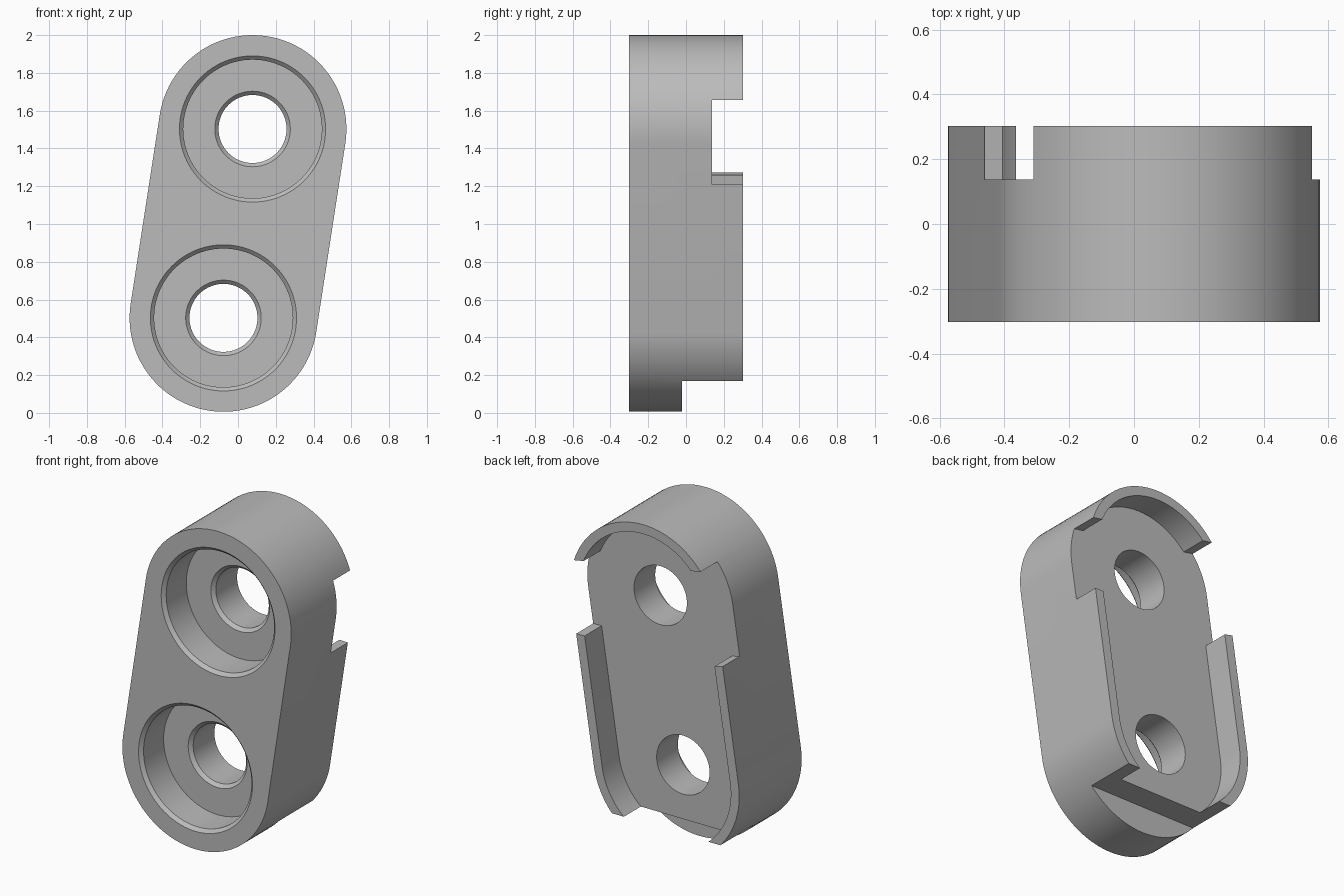
import bpy, bmesh, math
from mathutils import Vector

cube = bpy.data.objects.get("Cube")
if cube:
    bpy.data.objects.remove(cube, do_unlink=True)

FRONT, BACK, RECESS = -0.303, 0.303, 0.138
CENTRES = [Vector((0.077, 1.503)), Vector((-0.077, 0.503))]

grey = bpy.data.materials.new("plain grey")
grey.use_nodes = True
colour = (0.5, 0.5, 0.5, 1)
grey.diffuse_color = colour
grey.node_tree.nodes["Principled BSDF"].inputs["Base Color"].default_value = colour


def make_object(name, bm):
    bmesh.ops.recalc_face_normals(bm, faces=bm.faces)
    mesh = bpy.data.meshes.new(name)
    bm.to_mesh(mesh)
    bm.free()
    mesh.materials.append(grey)
    obj = bpy.data.objects.new(name, mesh)
    bpy.context.collection.objects.link(obj)
    return obj


def prism(name, outline, y0, y1):
    """Extrude an x-z outline along y."""
    bm = bmesh.new()
    face = bm.faces.new([bm.verts.new((x, y0, z)) for x, z in outline])
    new = bmesh.ops.extrude_face_region(bm, geom=[face])["geom"]
    verts = [v for v in new if isinstance(v, bmesh.types.BMVert)]
    bmesh.ops.translate(bm, verts=verts, vec=(0, y1 - y0, 0))
    return make_object(name, bm)


def slot_outline(radius, steps=48):
    """Two half circles joined by straight sides."""
    axis = CENTRES[0] - CENTRES[1]
    start = math.atan2(axis.y, axis.x) - math.pi / 2
    points = []
    for end, centre in enumerate(CENTRES):
        for i in range(steps + 1):
            a = start + math.pi * (end + i / steps)
            points.append(centre + radius * Vector((math.cos(a), math.sin(a))))
    return points


def lathe(name, centre, profile, steps=96):
    """Turn a (radius, y) profile about a y-parallel axis."""
    bm = bmesh.new()
    rings = []
    for r, y in profile:
        angles = [2 * math.pi * i / steps for i in range(steps)]
        rings.append([bm.verts.new((centre.x + r * math.cos(a), y, centre.y + r * math.sin(a)))
                      for a in angles])
    for low, high in zip(rings, rings[1:]):
        for i in range(steps):
            j = (i + 1) % steps
            bm.faces.new((low[i], low[j], high[j], high[i]))
    bm.faces.new(rings[0])
    bm.faces.new(rings[-1])
    return make_object(name, bm)


# Solid link body
body = prism("link_body", slot_outline(0.497), FRONT, BACK)

# Rear pocket that leaves a thin rim
cutters = [prism("pocket_cutter", slot_outline(0.44), RECESS, 0.5)]

# Side openings through the rim
gap = [(-0.8, 1.904), (-0.8, 1.36), (-0.46, 1.272), (-0.4, 1.257), (0.47, 1.21),
       (0.8, 1.2), (0.8, 1.61)]
cutters.append(prism("gap_cutter", gap, RECESS, 0.5))

# Step across the lower back edge
step = [(-1, -0.2), (1, -0.2), (1, 0.17), (-1, 0.17)]
cutters.append(prism("step_cutter", step, -0.02, 0.6))

# Chamfered counterbores and through holes
floor = -0.088
bore = [(0.387, FRONT - 0.1), (0.387, FRONT), (0.367, FRONT + 0.02), (0.367, floor),
        (0.2, floor), (0.18, floor + 0.02), (0.18, 0.5)]
for label, centre in zip(("upper", "lower"), CENTRES):
    cutters.append(lathe(label + "_bore_cutter", centre, bore))

for cutter in cutters:
    cutter.hide_render = True
    mod = body.modifiers.new(cutter.name, "BOOLEAN")
    mod.operation = "DIFFERENCE"
    mod.solver = "EXACT"
    mod.object = cutter

# Bake the cuts and discard the cutters
bpy.context.view_layer.update()
graph = bpy.context.evaluated_depsgraph_get()
cut_mesh = bpy.data.meshes.new_from_object(body.evaluated_get(graph))
body.modifiers.clear()
body.data = cut_mesh
for cutter in cutters:
    bpy.data.objects.remove(cutter, do_unlink=True)

# Smooth walls with crisp edges
bpy.ops.object.select_all(action="DESELECT")
body.select_set(True)
bpy.context.view_layer.objects.active = body
bpy.ops.object.shade_smooth_by_angle(angle=math.radians(25))
